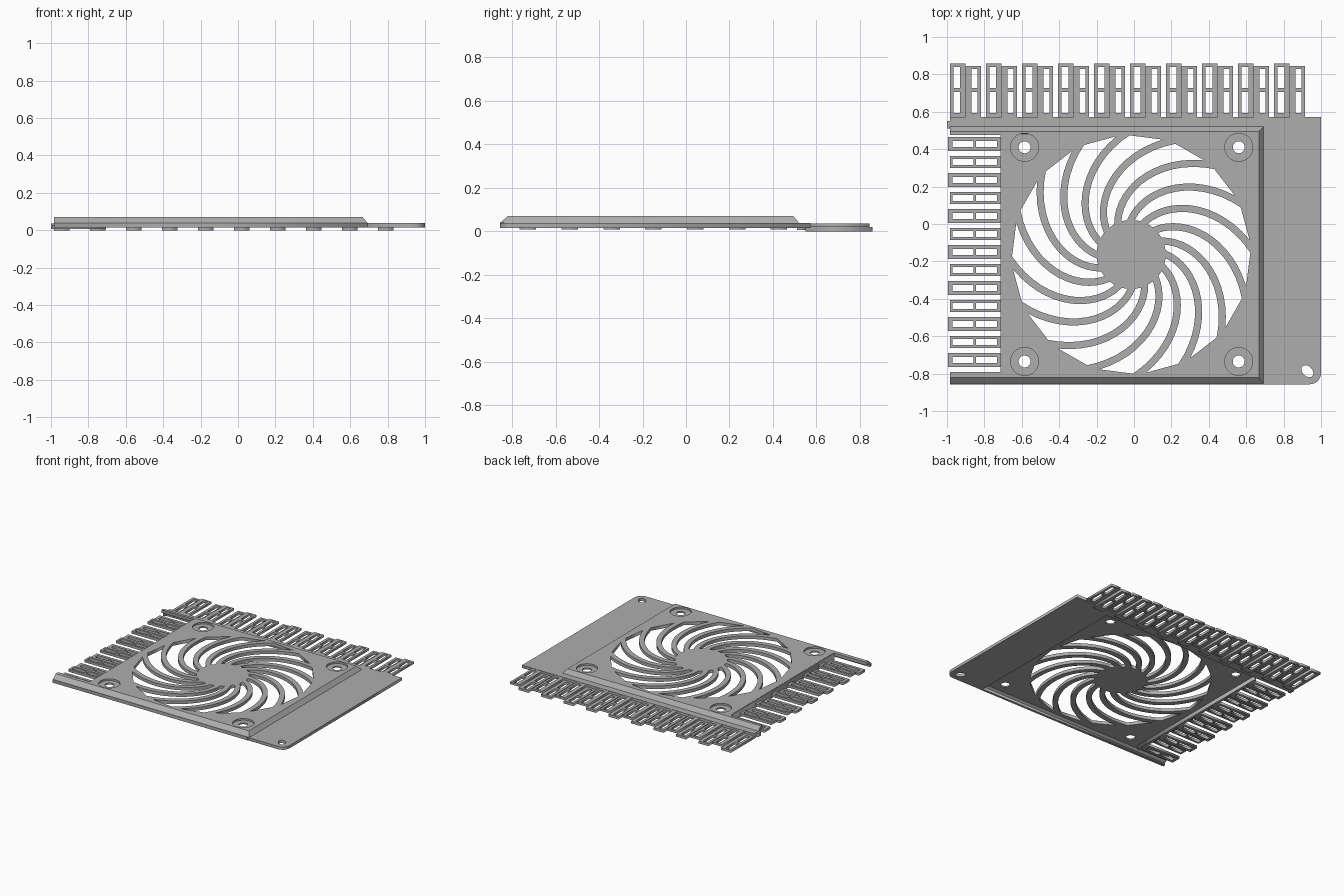
import bpy, bmesh
from math import sin, cos, pi, radians

cube = bpy.data.objects.get("Cube")
if cube:
    bpy.data.objects.remove(cube, do_unlink=True)

grey = bpy.data.materials.new("satin_grey")
grey.use_nodes = True
colour = (0.42, 0.42, 0.42, 1)
grey.diffuse_color = colour
grey.node_tree.nodes["Principled BSDF"].inputs["Base Color"].default_value = colour


def rect(x0, x1, y0, y1):
    return [(x0, y0), (x1, y0), (x1, y1), (x0, y1)]


def oval(cx, cy, a, b, tilt=0.0, n=28):
    c, s = cos(tilt), sin(tilt)
    pts = [(a * cos(2 * pi * i / n), b * sin(2 * pi * i / n)) for i in range(n)]
    return [(cx + u * c - v * s, cy + u * s + v * c) for u, v in pts]


def sheet(name, loops, z0, z1):
    """Extruded flat outline; inner loops become holes."""
    cu = bpy.data.curves.new(name, "CURVE")
    cu.dimensions = "2D"
    cu.fill_mode = "BOTH"
    cu.extrude = (z1 - z0) / 2
    for loop in loops:
        sp = cu.splines.new("POLY")
        sp.points.add(len(loop) - 1)
        for p, (x, y) in zip(sp.points, loop):
            p.co = (x, y, 0, 1)
        sp.use_cyclic_u = True
    tmp = bpy.data.objects.new(name + "_outline", cu)
    bpy.context.collection.objects.link(tmp)
    bpy.context.view_layer.update()
    dg = bpy.context.evaluated_depsgraph_get()
    me = bpy.data.meshes.new_from_object(tmp.evaluated_get(dg))
    bpy.data.objects.remove(tmp, do_unlink=True)
    bm = bmesh.new()
    bm.from_mesh(me)
    bmesh.ops.remove_doubles(bm, verts=bm.verts, dist=1e-5)
    bmesh.ops.translate(bm, verts=bm.verts, vec=(0, 0, (z0 + z1) / 2))
    bmesh.ops.recalc_face_normals(bm, faces=bm.faces)
    bm.to_mesh(me)
    bm.free()
    me.name = name
    me.materials.clear()
    me.materials.append(grey)
    ob = bpy.data.objects.new(name, me)
    bpy.context.collection.objects.link(ob)
    return ob


# Fan grille openings between swept vanes
FX, FY, R0, R1, N = -0.015, -0.163, 0.185, 0.637, 16
HALF_VANE = 0.019


def vane_edge(k, side, steps=14):
    pts = []
    sweep = radians(64)
    for i in range(steps + 1):
        r = R0 + (R1 - R0) * i / steps
        slope = r * sweep / (R1 - R0)
        half = HALF_VANE * (1 + slope * slope) ** 0.5 / r
        a = radians(68) + 2 * pi * k / N - sweep * i / steps + side * half
        pts.append((FX + r * cos(a), FY + r * sin(a)))
    return pts


openings = [vane_edge(k, 1) + vane_edge(k + 1, -1)[::-1] for k in range(N)]

# Raised panel with comb notch on the right-hand side of the model
panel = [(-0.985, 0.495), (0.667, 0.495), (0.667, -0.82), (-0.985, -0.82),
         (-0.985, -0.79), (-0.71, -0.79), (-0.71, 0.475), (-0.985, 0.475)]
screws = [(x, y) for x in (-0.585, 0.56) for y in (0.41, -0.735)]
sheet("fan_panel", [panel] + openings + [oval(x, y, 0.075, 0.075) for x, y in screws],
      0.046, 0.07)
for i, (x, y) in enumerate(screws):
    sheet(f"screw_seat_{i + 1}", [oval(x, y, 0.076, 0.076), oval(x, y, 0.032, 0.032)],
          0.046, 0.057)

# Sloped skirt round three sides of the panel
top = [(-0.985, 0.495), (0.667, 0.495), (0.667, -0.82), (-0.985, -0.82)]
low = [(-0.985, 0.52), (0.693, 0.52), (0.693, -0.857), (-0.985, -0.857)]
bm = bmesh.new()
tv = [bm.verts.new((x, y, 0.07)) for x, y in top]
lv = [bm.verts.new((x, y, 0.038)) for x, y in low]
for i in range(3):
    bm.faces.new((tv[i], tv[i + 1], lv[i + 1], lv[i]))
bm.normal_update()
for f in bm.faces:
    if f.normal.z < 0:
        f.normal_flip()
me = bpy.data.meshes.new("panel_skirt")
bm.to_mesh(me)
bm.free()
me.materials.append(grey)
skirt = bpy.data.objects.new("panel_skirt", me)
bpy.context.collection.objects.link(skirt)
mod = skirt.modifiers.new("thickness", "SOLIDIFY")
mod.thickness = 0.018
mod.offset = -1

# Walls below the panel
sheet("front_wall", [rect(-0.985, 0.693, -0.857, -0.838)], 0.015, 0.04)
sheet("comb_wall", [rect(-0.715, -0.695, -0.79, 0.475)], 0.015, 0.068)

# Flat base flange with a rounded corner and slanted hole
corner = [(0.94 + 0.06 * cos(a), -0.797 + 0.06 * sin(a))
          for a in [-pi / 2 + pi / 2 * i / 8 for i in range(9)]]
flange = [(0.675, -0.857)] + corner + [(1.0, 0.573), (-0.985, 0.573),
                                       (-0.985, 0.505), (0.675, 0.505)]
sheet("base_flange", [flange, oval(0.927, -0.787, 0.037, 0.026, radians(-45))],
      0.016, 0.038)
sheet("corner_tab", [rect(-1.0, -0.98, 0.51, 0.55)], 0.006, 0.036)

# Back comb: pairs of slotted fingers on two levels
for i in range(10):
    s = -0.985 + 0.1925 * i
    sheet(f"back_lower_finger_{i + 1}",
          [rect(s, s + 0.083, 0.55, 0.858),
           rect(s + 0.021, s + 0.056, 0.727, 0.84),
           rect(s + 0.021, s + 0.056, 0.593, 0.705)], 0.0, 0.019)
    sheet(f"back_upper_finger_{i + 1}",
          [rect(s + 0.083, s + 0.166, 0.57, 0.845),
           rect(s + 0.115, s + 0.148, 0.727, 0.83),
           rect(s + 0.115, s + 0.148, 0.593, 0.705)], 0.019, 0.036)

# Side comb: slotted fingers alternating between two levels
for i in range(13):
    y = 0.428 - 0.0963 * i
    lower = i % 2 == 0
    half = 0.038 if lower else 0.032
    z = 0.008 if lower else 0.026
    sheet(f"side_finger_{i + 1}",
          [rect(-0.995 if lower else -0.985, -0.705, y - half, y + half),
           rect(-0.97, -0.858, y - 0.016, y + 0.016),
           rect(-0.845, -0.733, y - 0.016, y + 0.016)], z, z + 0.019)
